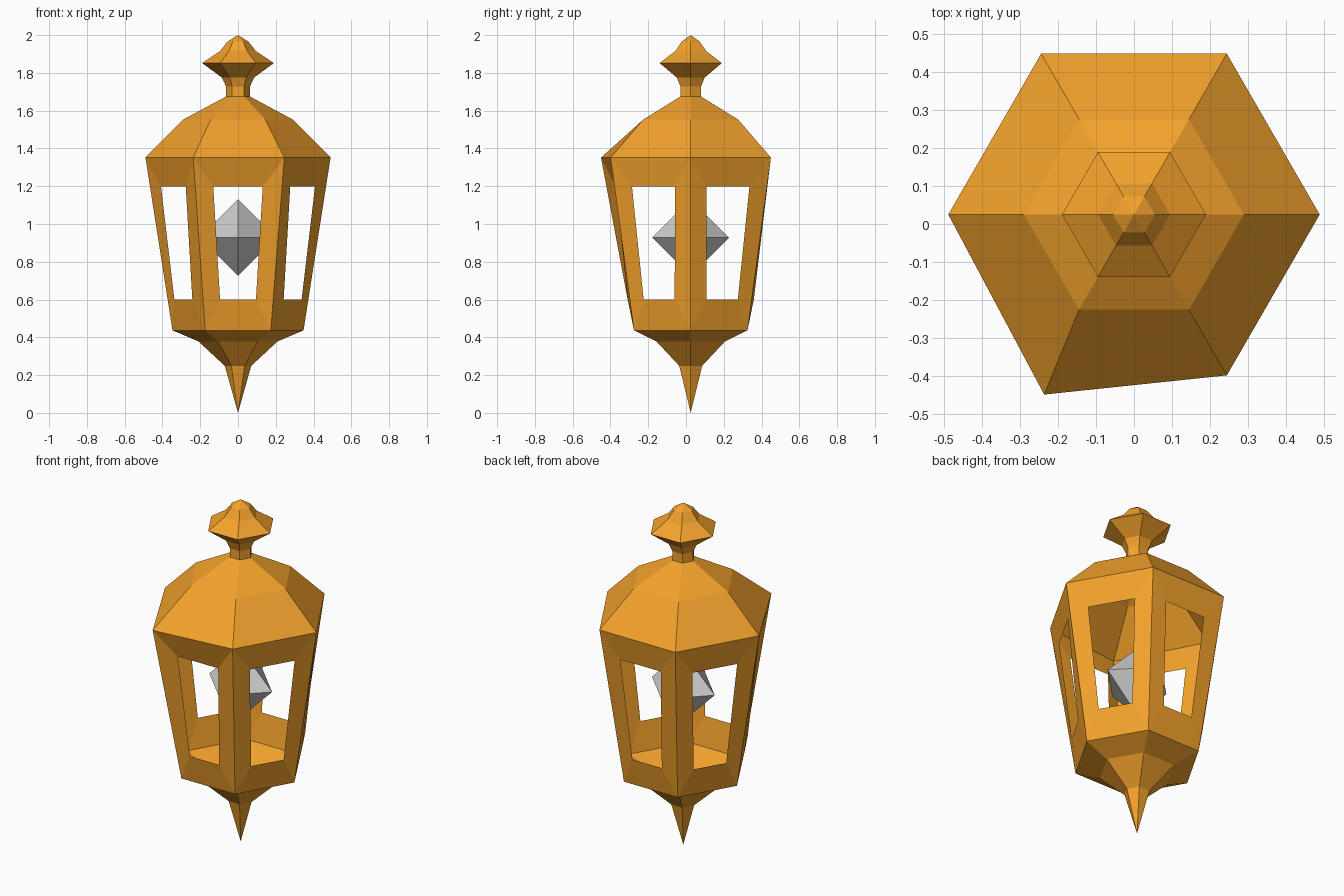
import bpy, bmesh
from math import cos, sin, radians
from mathutils import Vector

if "Cube" in bpy.data.objects:
    bpy.data.objects.remove(bpy.data.objects["Cube"])

CY = 0.025                       # hexagon axis offset
BENT = Vector((-0.237, -0.45, 1.352))   # one bent rim corner at the front left

orange = bpy.data.materials.new("orange_metal")
orange.diffuse_color = (0.9, 0.36, 0.025, 1)
orange.use_nodes = True
orange.node_tree.nodes["Principled BSDF"].inputs["Base Color"].default_value = orange.diffuse_color


def corner(r, z, i, n=6):
    a = radians(360 / n * i)
    p = Vector((r * cos(a), CY + r * sin(a), z))
    if n == 6 and i % 6 == 4 and abs(z - 1.352) < 1e-4:
        return BENT.copy()
    return p


def finish(bm, name, mat=None):
    bmesh.ops.remove_doubles(bm, verts=bm.verts, dist=1e-4)
    bmesh.ops.recalc_face_normals(bm, faces=bm.faces)
    me = bpy.data.meshes.new(name)
    bm.to_mesh(me)
    bm.free()
    ob = bpy.data.objects.new(name, me)
    bpy.context.collection.objects.link(ob)
    if mat:
        me.materials.append(mat)
    return ob


def lathe(name, profile, n=6, mat=None):
    """Stack n-sided rings along a (radius, z) profile; radius 0 is a point."""
    bm = bmesh.new()
    rings = []
    for r, z in profile:
        if r == 0:
            rings.append([bm.verts.new((0, CY, z))] * n)
        else:
            rings.append([bm.verts.new(corner(r, z, i, n)) for i in range(n)])
    for a, b in zip(rings, rings[1:]):
        for i in range(n):
            j = (i + 1) % n
            bm.faces.new(list(dict.fromkeys((a[i], a[j], b[j], b[i]))))
    return finish(bm, name, mat)


# Pointed base, roof and finial
lathe("base", [(0, 0), (0.07, 0.249), (0.209, 0.378), (0.347, 0.437)], mat=orange)
lathe("roof", [(0.49, 1.352), (0.29, 1.553), (0.063, 1.675)], mat=orange)
lathe("finial", [(0.063, 1.675), (0.063, 1.727), (0.085, 1.775), (0.19, 1.852),
                 (0.095, 1.915), (0.055, 1.966), (0, 2.0)], mat=orange)

# Six wall panels, each a frame around a tapered window
bm = bmesh.new()
for i in range(6):
    mid = radians(60 * i + 30)
    out = Vector((cos(mid), sin(mid), 0))
    side = Vector((-sin(mid), cos(mid), 0))

    def pane(d, w, z):
        return Vector((0, CY, z)) + out * d + side * w

    outer = [corner(0.347, 0.437, i), corner(0.347, 0.437, i + 1),
             corner(0.49, 1.352, i + 1), corner(0.49, 1.352, i)]
    inner = [pane(0.334, -0.095, 0.6), pane(0.334, 0.095, 0.6),
             pane(0.395, 0.131, 1.198), pane(0.395, -0.131, 1.198)]
    o = [bm.verts.new(p) for p in outer]
    n = [bm.verts.new(p) for p in inner]
    for k in range(4):
        m = (k + 1) % 4
        bm.faces.new((o[k], o[m], n[m], n[k]))
finish(bm, "window_frame", orange)

# Floating octahedral light
lathe("light_crystal", [(0, 0.725), (0.203, 0.928), (0, 1.131)], n=4)
